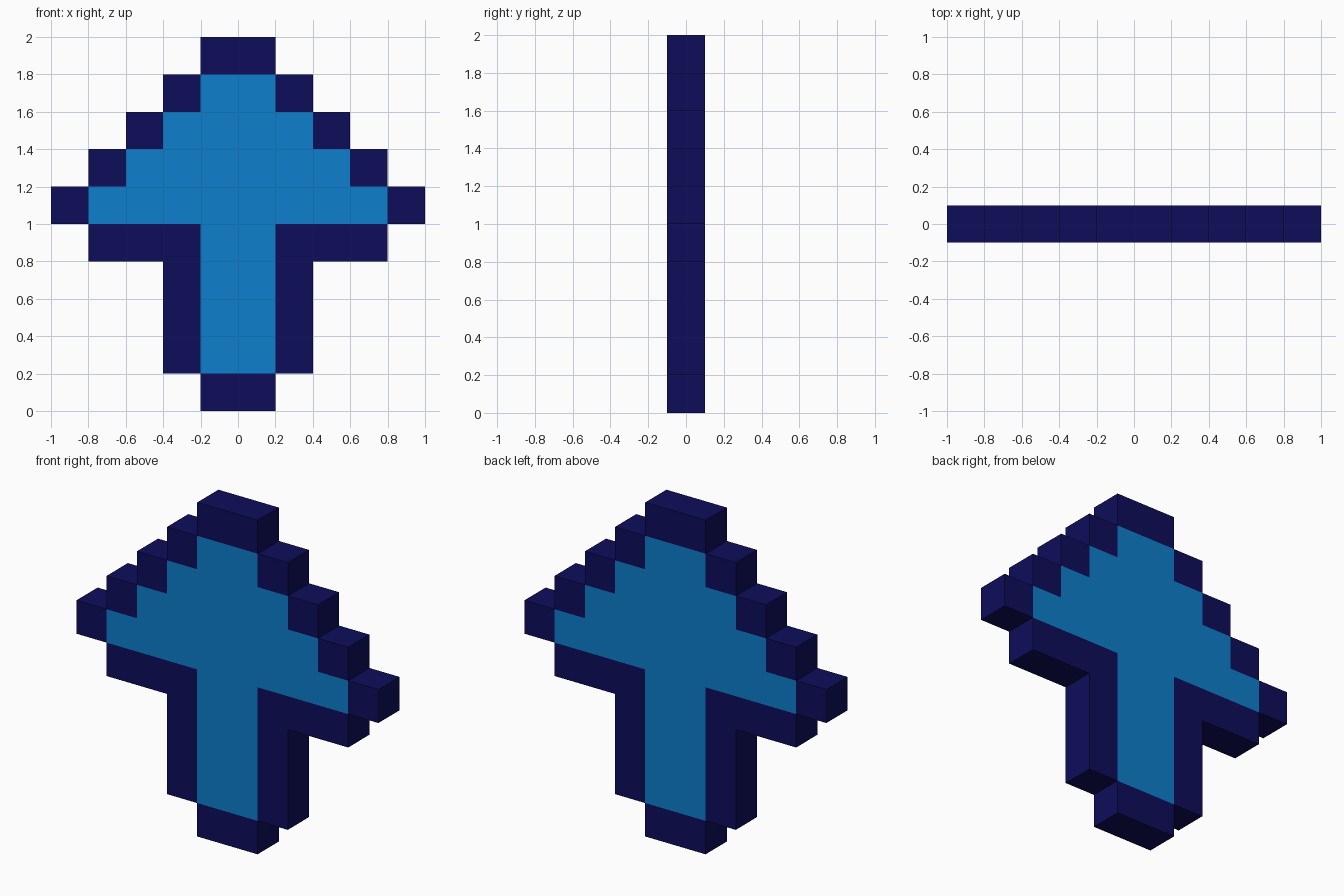
import bpy, bmesh

if "Cube" in bpy.data.objects:
    bpy.data.objects.remove(bpy.data.objects["Cube"])

CELL = 0.2
# Rows from bottom to top: (half width of whole row, half width of blue fill), in cells
ROWS = [(1, 0), (2, 1), (2, 1), (2, 1), (4, 1), (5, 4), (4, 3), (3, 2), (2, 1), (1, 0)]


def material(name, rgb):
    m = bpy.data.materials.new(name)
    m.diffuse_color = (*rgb, 1)
    m.use_nodes = True
    m.node_tree.nodes["Principled BSDF"].inputs["Base Color"].default_value = m.diffuse_color
    return m


def filled(i, j):
    """True if the cell in column i, row j belongs to the arrow."""
    return 0 <= j < len(ROWS) and -ROWS[j][0] <= i < ROWS[j][0]


bm = bmesh.new()


def quad(points, mat):
    f = bm.faces.new([bm.verts.new((x * CELL, y * CELL, z * CELL)) for x, y, z in points])
    f.material_index = mat


# Pixel arrow: front and back cells, plus outer walls where a neighbour is missing
for j, (half, fill) in enumerate(ROWS):
    for i in range(-half, half):
        mat = 1 if -fill <= i < fill else 0
        corners = [(i, j), (i + 1, j), (i + 1, j + 1), (i, j + 1)]
        quad([(x, -0.5, z) for x, z in corners], mat)
        quad([(x, 0.5, z) for x, z in reversed(corners)], mat)
        for k, (di, dj) in enumerate([(0, -1), (1, 0), (0, 1), (-1, 0)]):
            if not filled(i + di, j + dj):
                (ax, az), (bx, bz) = corners[k], corners[(k + 1) % 4]
                quad([(ax, -0.5, az), (ax, 0.5, az), (bx, 0.5, bz), (bx, -0.5, bz)], 0)

bmesh.ops.remove_doubles(bm, verts=bm.verts, dist=0.001)
bmesh.ops.recalc_face_normals(bm, faces=bm.faces)
mesh = bpy.data.meshes.new("pixel_arrow")
bm.to_mesh(mesh)
bm.free()
mesh.materials.append(material("dark navy outline", (0.004, 0.004, 0.105)))
mesh.materials.append(material("bright blue fill", (0.004, 0.209, 0.604)))
bpy.context.collection.objects.link(bpy.data.objects.new("pixel_arrow", mesh))
